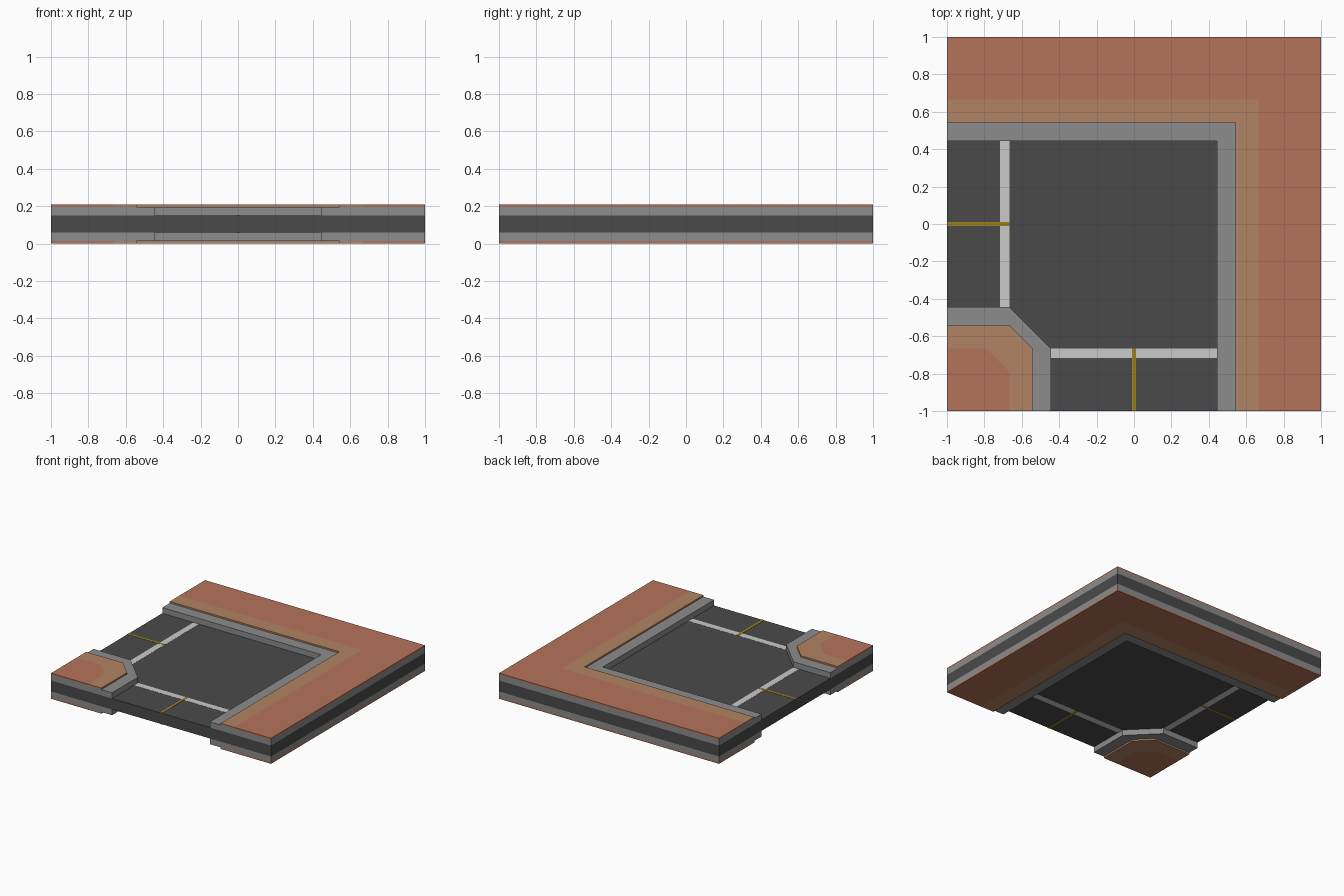
import bpy
import bmesh

cube = bpy.data.objects.get("Cube")
if cube:
    bpy.data.objects.remove(cube, do_unlink=True)

MID = 0.105                       # height of the horizontal mirror plane
ROAD, KERB, TOP = 0.045, 0.092, 0.105   # layer heights above that plane
INNER, OUTER, TRIM = 0.445, 0.542, 0.665  # kerb edges and end of border paving


def material(name, srgb):
    linear = [((c / 255 + 0.055) / 1.055) ** 2.4 for c in srgb] + [1]
    mat = bpy.data.materials.new(name)
    mat.use_nodes = True
    mat.diffuse_color = linear
    mat.node_tree.nodes["Principled BSDF"].inputs["Base Color"].default_value = linear
    return mat


asphalt = material("asphalt", (74, 74, 74))
concrete = material("concrete", (140, 140, 140))
brick = material("red brick", (181, 116, 90))
tan = material("tan border", (178, 131, 99))
white = material("white paint", (202, 202, 202))
yellow = material("yellow paint", (158, 128, 30))


def prism(name, outline, low, high, mat):
    """Extrude an outline upward and repeat it on the underside."""
    bm = bmesh.new()
    face = bm.faces.new([bm.verts.new((x, y, low)) for x, y in outline])
    result = bmesh.ops.extrude_face_region(bm, geom=[face])
    for v in result["geom"]:
        if isinstance(v, bmesh.types.BMVert):
            v.co.z = high
    bmesh.ops.recalc_face_normals(bm, faces=bm.faces)
    mesh = bpy.data.meshes.new(name)
    bm.to_mesh(mesh)
    bm.free()
    mesh.materials.append(mat)
    obj = bpy.data.objects.new(name, mesh)
    bpy.context.collection.objects.link(obj)
    obj.location.z = MID
    if low > 0:
        mirror = obj.modifiers.new("underside", "MIRROR")
        mirror.use_axis = (False, False, True)
        mirror.use_mirror_merge = False
    return obj


def rectangle(x0, x1, y0, y1):
    return [(x0, y0), (x1, y0), (x1, y1), (x0, y1)]


def far_edge(e):
    return [(-1, e), (e, e), (e, -1)]


def near_edge(e, chamfer):
    return [(-1, -e), (-chamfer, -e), (-e, -chamfer), (-e, -1)]


def band(edge_a, edge_b):
    return edge_a + edge_b[::-1]


# Road slab
prism("road_slab", rectangle(-1, 1, -1, 1), -ROAD, ROAD, asphalt)

# Outer bend of the pavement
prism("outer_kerb", band(far_edge(INNER), far_edge(1)), ROAD, KERB, concrete)
prism("outer_border", band(far_edge(OUTER), far_edge(TRIM)), KERB, TOP, tan)
prism("outer_paving", band(far_edge(TRIM), far_edge(1)), KERB, TOP, brick)

# Chamfered inner corner of the pavement
corner = [(-1, -1)]
kerb_line = near_edge(INNER, TRIM)
border_line = near_edge(OUTER, TRIM)
paving_line = near_edge(TRIM, 0.79)
prism("corner_kerb", kerb_line + corner, ROAD, KERB, concrete)
prism("corner_border", band(border_line, paving_line), KERB, TOP, tan)
prism("corner_paving", paving_line + corner, KERB, TOP, brick)

# Stop lines and centre lines, one pair for each road arm
for arm, swap in (("left", False), ("front", True)):
    for part, box, height, mat in (
        ("stop_line", rectangle(-0.717, -TRIM, -INNER, INNER), 0.001, white),
        ("centre_line", rectangle(-1, -TRIM, -0.01, 0.01), 0.002, yellow),
    ):
        outline = [(y, x) for x, y in box] if swap else box
        prism(f"{arm}_{part}", outline, ROAD, ROAD + height, mat)
